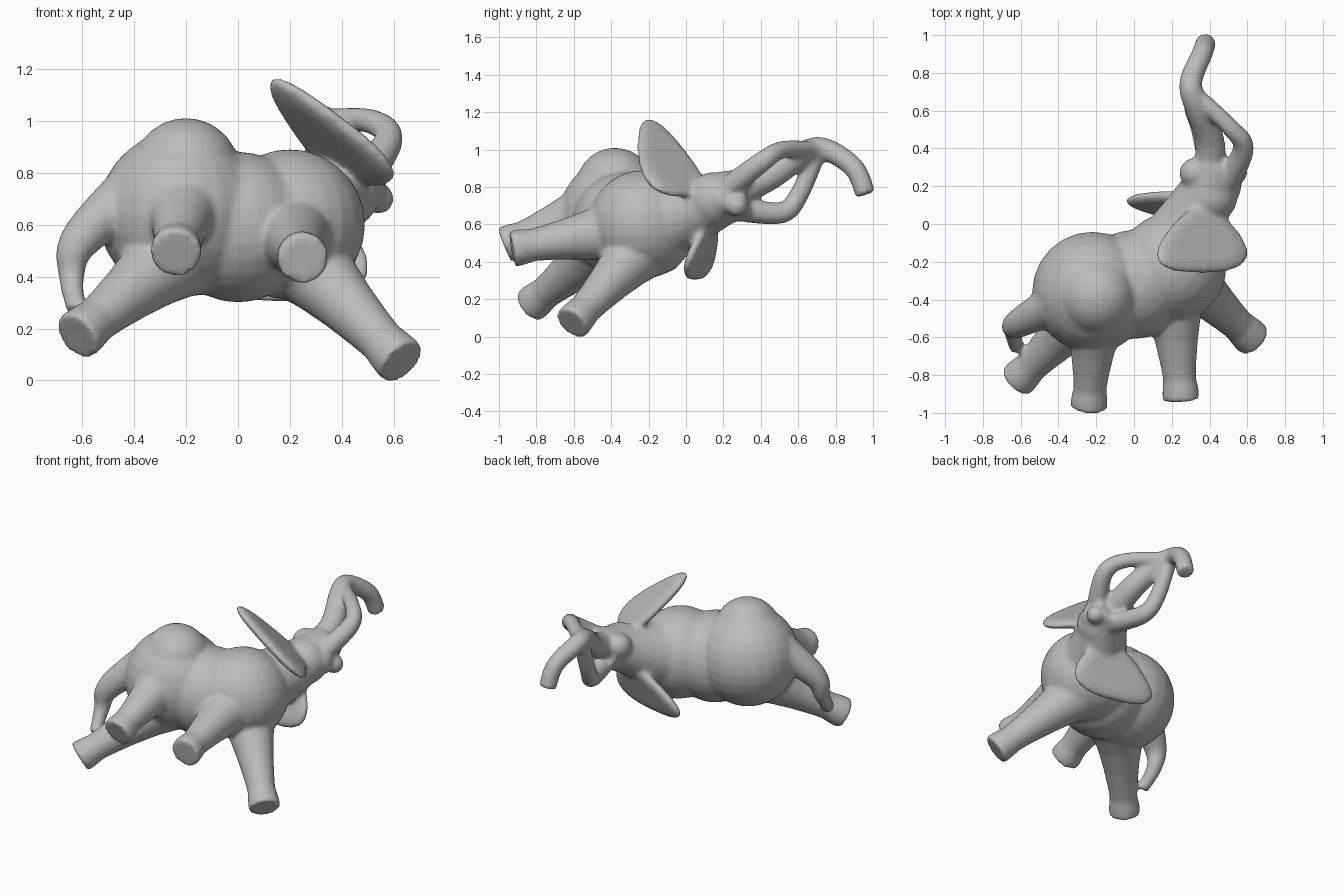
import bpy, bmesh
from math import pi, cos, sin, copysign
from mathutils import Vector

cube = bpy.data.objects.get("Cube")
if cube:
    bpy.data.objects.remove(cube, do_unlink=True)

colour = (.5, .5, .5, 1)
grey = bpy.data.materials.new("elephant grey")
grey.use_nodes = True
grey.diffuse_color = colour
grey.node_tree.nodes["Principled BSDF"].inputs["Base Color"].default_value = colour

bm = bmesh.new()


def spline(points, steps=6):
    """Smooth open curve passing through the points."""
    points = [Vector(p) for p in points]
    first, last = points[0], points[-1]
    padded = [first] + points + [last]
    path = []
    for before, start, end, after in zip(padded, padded[1:], padded[2:], padded[3:]):
        leave, arrive = (end - before) / 2, (after - start) / 2
        for step in range(steps):
            t = step / steps
            ease = t * t * (3 - 2 * t)
            path.append(start.lerp(end, ease) + leave * t * (1 - t) ** 2 - arrive * t * t * (1 - t))
    return path + [last]


def skin(rings):
    """Bridge equal rings and cap both ends."""
    loops = [[bm.verts.new(point) for point in ring] for ring in rings]
    for low, high in zip(loops, loops[1:]):
        for i in range(len(low)):
            bm.faces.new((low[i - 1], low[i], high[i], high[i - 1]))
    bm.faces.new(loops[0][::-1])
    bm.faces.new(loops[-1])


def limb(points, thin, thick, sides=20):
    """Round tube along a curve, swelling towards its far end."""
    path = spline(points)
    final = len(path) - 1
    side = (path[1] - path[0]).orthogonal()
    rings = []
    for i, centre in enumerate(path):
        axis = (path[min(i + 1, final)] - path[max(i - 1, 0)]).normalized()
        side = (side - axis * side.dot(axis)).normalized()
        other = axis.cross(side)
        radius = thin + (thick - thin) * (i / final) ** 2
        angles = [2 * pi * k / sides for k in range(sides)]
        rings.append([centre + (side * cos(a) + other * sin(a)) * radius for a in angles])
    skin(rings)


def ball(centre, radius):
    made = bmesh.ops.create_uvsphere(bm, u_segments=24, v_segments=14, radius=radius)["verts"]
    bmesh.ops.translate(bm, vec=centre, verts=made)


def leg(foot, hip):
    """Tapered leg with a flared, flat-soled foot."""
    foot, hip = Vector(foot), Vector(hip)
    limb((foot, hip), .08, .22)
    limb((foot, foot.lerp(hip, .2)), .1, .08)


def ear(root, rim, span, thickness=.035, sides=40):
    """Rounded slab that fans out from its root to its rim."""
    root, rim, span = Vector(root), Vector(rim), Vector(span)
    middle = root.lerp(rim, .5)
    normal = (rim - root).cross(span).normalized() * thickness
    outline = []
    for k in range(sides):
        angle = 2 * pi * k / sides
        reach, sway = cos(angle), sin(angle)
        width = copysign(abs(sway) ** .75, sway) * (.8 + .4 * reach)
        outline.append(root.lerp(rim, (1 + reach) / 2) + span * width)
    slopes = [pi * k / 8 for k in range(9)]
    skin([[middle.lerp(p, .05 + .95 * sin(s) ** .4) - normal * cos(s) for p in outline]
          for s in slopes[1:-1]])


# Torso: rump, hump, belly and shoulders
ball((-.22, -.36, .64), .32)
ball((-.2, -.38, .8), .21)
ball((0, -.32, .59), .29)
ball((.2, -.23, .6), .29)

# Neck and head, with brow, cheek and mouth
limb([(.42, .33, .77), (.4, .2, .74), (.3, 0, .66), (.2, -.2, .6)], .13, .26)
ball((.4, .15, .73), .15)
ball((.47, .2, .74), .1)
ball((.54, .27, .7), .06)
ball((.32, .27, .8), .08)

# Hind legs
leg((-.24, -.97, .49), (-.2, -.4, .72))
leg((-.62, -.83, .17), (-.2, -.4, .52))

# Front legs
leg((.25, -.93, .47), (.2, -.3, .58))
leg((.63, -.61, .07), (.2, -.2, .52))

# Ears
ear((.36, .1, .8), (.36, -.26, 1.03), (.27, 0, -.2))
ear((.33, .15, .65), (.19, .04, .3), (.3, -.07, 0))

# Trunk with curled tip
limb([(.38, .96, .76), (.36, .9, .9), (.3, .75, 1), (.33, .63, .98), (.4, .45, .86), (.4, .25, .77)],
     .055, .09)

# Tusks that meet the trunk
limb([(.31, .7, 1), (.5, .52, 1), (.58, .4, .93), (.48, .2, .77)], .045, .07)
limb([(.3, .7, .98), (.32, .6, .75), (.36, .5, .66), (.42, .24, .69)], .05, .07)

# Tail, curving down to the hind leg
limb([(-.62, -.66, .27), (-.64, -.56, .4), (-.6, -.52, .55), (-.3, -.36, .82)], .04, .13)

# Blend every part into one soft skin
bmesh.ops.recalc_face_normals(bm, faces=bm.faces)
mesh = bpy.data.meshes.new("elephant_body")
bm.to_mesh(mesh)
bm.free()
mesh.materials.append(grey)
body = bpy.data.objects.new("elephant_body", mesh)
bpy.context.collection.objects.link(body)
remesh = body.modifiers.new("Blend", "REMESH")
remesh.mode = "VOXEL"
remesh.voxel_size = .013
remesh.use_smooth_shade = True
soften = body.modifiers.new("Soften", "SMOOTH")
soften.factor = .5
soften.iterations = 10
